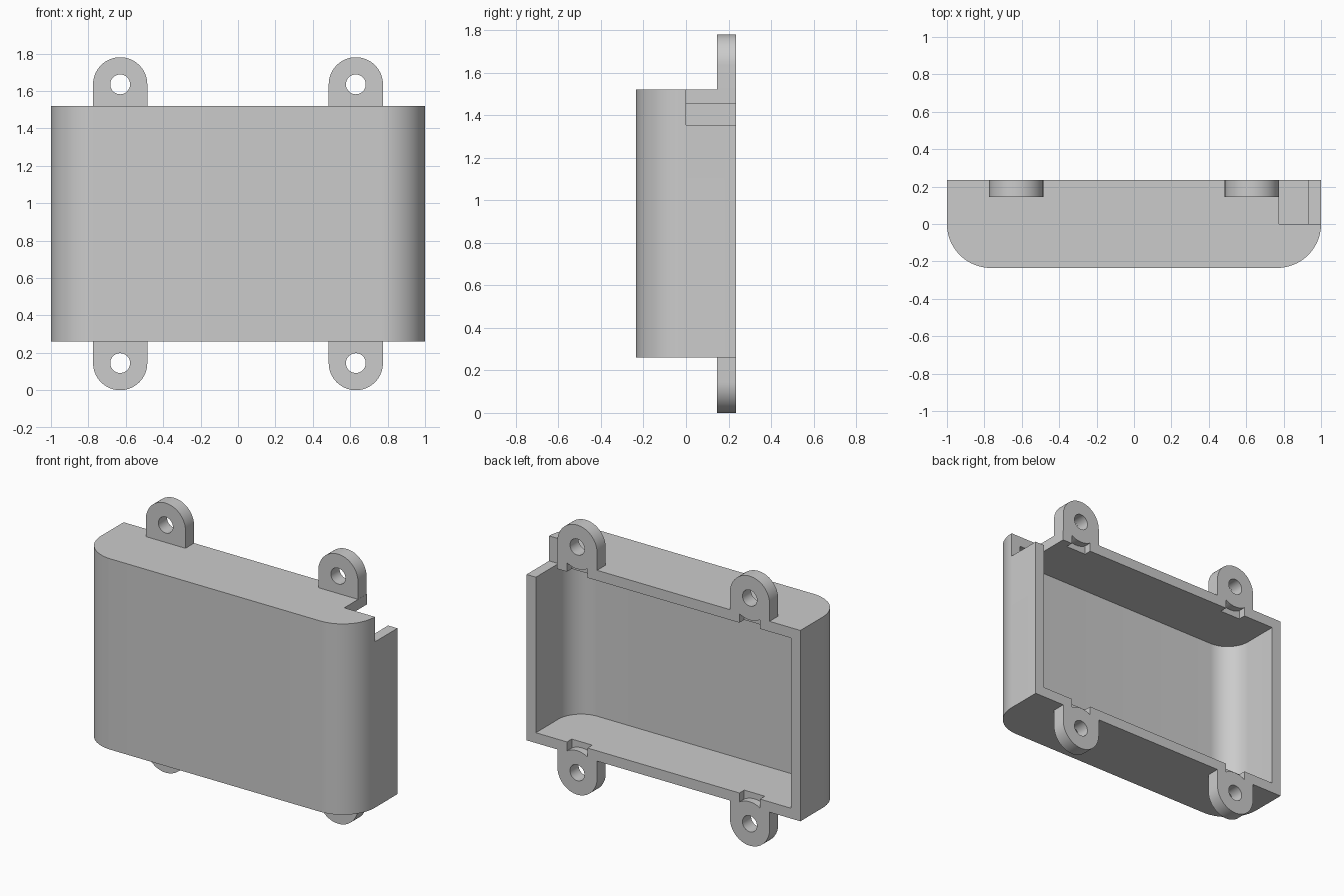
import bpy, bmesh
from math import sin, cos, pi, asin

cube = bpy.data.objects.get("Cube")
if cube:
    bpy.data.objects.remove(cube, do_unlink=True)

grey = bpy.data.materials.new("light_grey_plastic")
grey.use_nodes = True
grey.diffuse_color = (0.6, 0.6, 0.6, 1)
grey.node_tree.nodes["Principled BSDF"].inputs["Base Color"].default_value = (0.6, 0.6, 0.6, 1)

MID = 0.89           # height of the case centre
HALF_H = 0.63        # half of the case height
BACK = 0.235         # open rear plane
WALL = 0.068
EYE_X, EYE_Z, EYE_R = 0.63, 0.745, 0.145


def arc(cx, cy, r, a0, a1, n=16):
    return [(cx + r * cos(a0 + (a1 - a0) * i / n),
             cy + r * sin(a0 + (a1 - a0) * i / n)) for i in range(n + 1)]


def prism(name, profile, lo, hi, axis):
    """Extrude a closed profile along z (profile in x, y) or y (profile in x, z)."""
    bm = bmesh.new()
    place = (lambda p, d: (p[0], p[1], d)) if axis == "z" else (lambda p, d: (p[0], d, p[1]))
    face = bm.faces.new([bm.verts.new(place(p, lo)) for p in profile])
    ext = bmesh.ops.extrude_face_region(bm, geom=[face])["geom"]
    shift = (0, 0, hi - lo) if axis == "z" else (0, hi - lo, 0)
    bmesh.ops.translate(bm, vec=shift, verts=[v for v in ext if isinstance(v, bmesh.types.BMVert)])
    bmesh.ops.recalc_face_normals(bm, faces=bm.faces)
    mesh = bpy.data.meshes.new(name)
    bm.to_mesh(mesh)
    bm.free()
    mesh.materials.append(grey)
    ob = bpy.data.objects.new(name, mesh)
    bpy.context.collection.objects.link(ob)
    return ob


def combine(target, other, operation):
    mod = target.modifiers.new(operation.lower(), "BOOLEAN")
    mod.operation, mod.solver, mod.object = operation, "EXACT", other
    bpy.context.view_layer.objects.active = target
    bpy.ops.object.modifier_apply(modifier=mod.name)
    bpy.data.objects.remove(other, do_unlink=True)


def tray(half_w, front_r, back):
    """Plan outline with two rounded front corners."""
    cx = half_w - front_r
    return ([(-half_w, back)] + arc(-cx, 0, front_r, pi, 1.5 * pi)
            + arc(cx, 0, front_r, 1.5 * pi, 2 * pi) + [(half_w, back)])


# Case shell, hollowed from behind
case = prism("wall_mount_case", tray(1, BACK, BACK), MID - HALF_H, MID + HALF_H, "z")
cavity = prism("cavity_cutter", tray(1 - WALL, BACK - WALL, 0.4),
               MID - HALF_H + WALL, MID + HALF_H - WALL, "z")
combine(case, cavity, "DIFFERENCE")

spots = [(x, s) for x in (-EYE_X, EYE_X) for s in (-1, 1)]

# Rounded mounting ears
for x, s in spots:
    zc, root = MID + s * EYE_Z, MID + s * (HALF_H - 0.03)
    outline = [(x + EYE_R, root)] + arc(x, zc, EYE_R, 0, s * pi, 32) + [(x - EYE_R, root)]
    combine(case, prism("mounting_ear", outline, 0.145, BACK, "y"), "UNION")

# Screw holes and the shallow curved reliefs in the rim beside each ear
for x, s in spots:
    zc = MID + s * EYE_Z
    hole = arc(x, zc, 0.053, 0, 2 * pi, 32)[:-1]
    combine(case, prism("hole_cutter", hole, 0.05, 0.4, "y"), "DIFFERENCE")
    half = asin(0.075 / EYE_R)
    inner = MID + s * (HALF_H - 0.1)
    relief = (arc(x, zc, EYE_R, -s * pi / 2 - half, -s * pi / 2 + half, 10)
              + [(x + s * 0.075, inner), (x - s * 0.075, inner)])
    combine(case, prism("relief_cutter", relief, 0.185, 0.4, "y"), "DIFFERENCE")

# Cable opening in the upper left rear corner
opening = [(0.776, 0), (1.2, 0), (1.2, 0.4), (0.776, 0.4)]
combine(case, prism("opening_cutter", opening, 1.355, 1.7, "z"), "DIFFERENCE")

bpy.ops.object.select_all(action="DESELECT")
case.select_set(True)
bpy.context.view_layer.objects.active = case
bpy.ops.object.shade_smooth_by_angle(angle=pi / 6)
